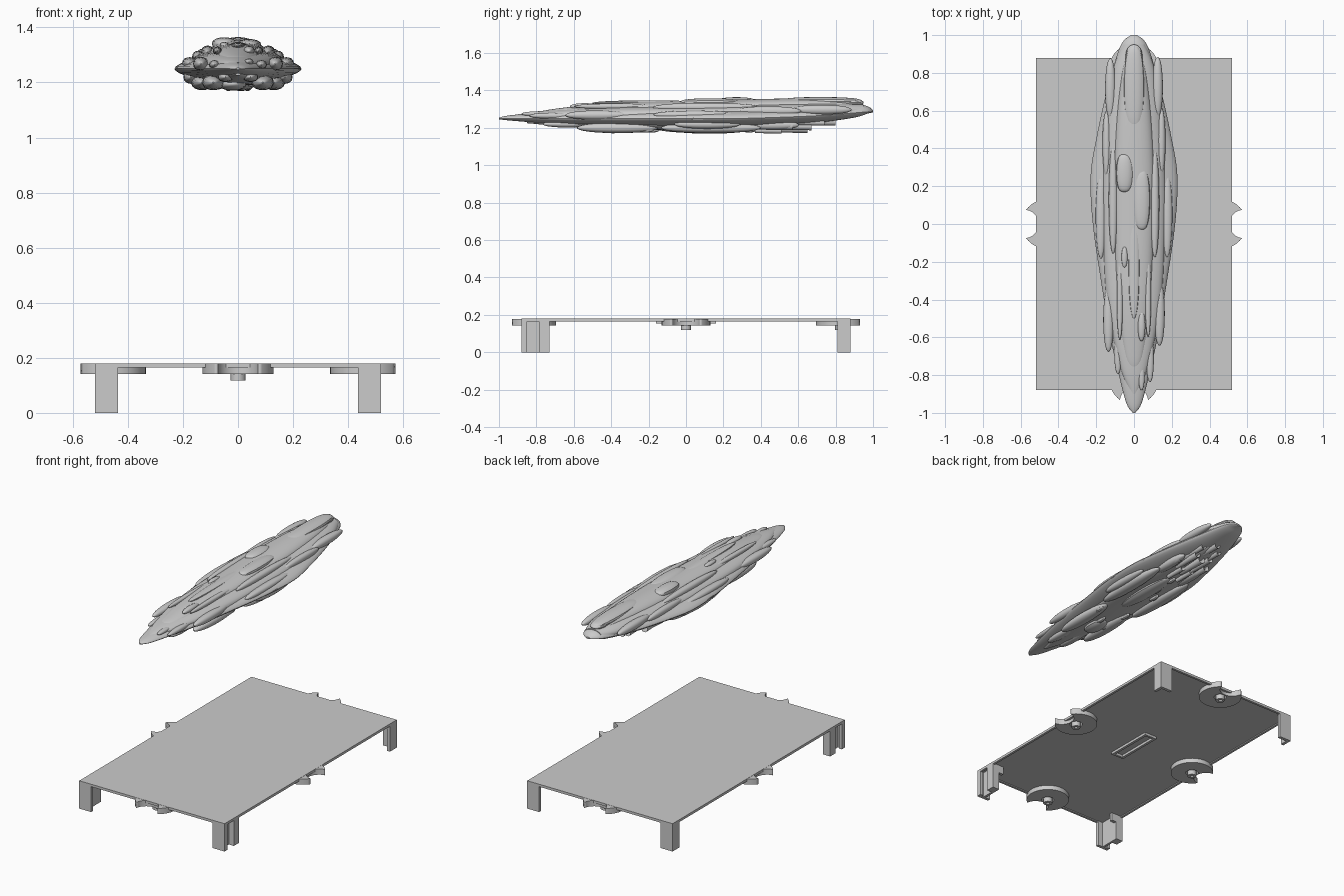
import bpy
import bmesh
import math
import random
from mathutils import Matrix, Vector

random.seed(4)
cube = bpy.data.objects.get("Cube")
if cube:
    bpy.data.objects.remove(cube, do_unlink=True)


def finish(name, bm, smooth=True):
    bmesh.ops.recalc_face_normals(bm, faces=bm.faces)
    mesh = bpy.data.meshes.new(name)
    bm.to_mesh(mesh)
    bm.free()
    obj = bpy.data.objects.new(name, mesh)
    bpy.context.collection.objects.link(obj)
    if smooth:
        bpy.ops.object.select_all(action='DESELECT')
        obj.select_set(True)
        bpy.context.view_layer.objects.active = obj
        bpy.ops.object.shade_smooth_by_angle(angle=math.radians(35))
    return obj


def box(name, low, high):
    bm = bmesh.new()
    low, high = Vector(low), Vector(high)
    bmesh.ops.create_cube(bm, size=1, matrix=Matrix.Translation((low + high) / 2)
                          @ Matrix.Diagonal((*(high - low), 1)))
    return finish(name, bm, smooth=False)


def spline(points, steps):
    """Smooth interpolation through rows of numbers."""
    rows = [Vector(p) for p in points]
    result = []
    for i in range(len(rows) - 1):
        a, b = rows[max(i - 1, 0)], rows[i]
        c, d = rows[i + 1], rows[min(i + 2, len(rows) - 1)]
        for k in range(steps):
            t = k / steps
            result.append((b * 2 + (c - a) * t + (a * 2 - b * 5 + c * 4 - d) * t ** 2
                           + (b * 3 - a - c * 3 + d) * t ** 3) / 2)
    return result + [rows[-1]]


def loft(name, stations, x=0, sides=32, power=1.0):
    """Skin sections given as y, half width, edge height, rise, drop."""
    bm = bmesh.new()
    rings = []
    for y, width, edge, rise, drop in stations:
        ring = []
        for k in range(sides):
            a = math.tau * k / sides
            s = math.sin(a)
            height = rise * s ** power if s > 0 else -drop * (-s) ** power
            ring.append(bm.verts.new((x + width * math.cos(a), y, edge + height)))
        rings.append(ring)
    for r, q in zip(rings, rings[1:]):
        for k in range(sides):
            n = (k + 1) % sides
            bm.faces.new((r[k], r[n], q[n], q[k]))
    bm.faces.new(rings[0])
    bm.faces.new(rings[-1])
    return finish(name, bm)


def pod(name, x, start, end, z, width, height, blunt=0.45, sides=16):
    """Long rounded blister lying along the hull."""
    stations = []
    for i in range(17):
        t = -math.cos(math.pi * i / 16)
        f = max(1 - t * t, 0.004) ** blunt
        y = (start + end) / 2 + t * (end - start) / 2
        stations.append((y, width * f, z, height * f, height * f))
    return loft(name, stations, x, sides, 0.8)


# Hull built as three stacked shells
skirt = [(-1, .006, 1.25, .004, .004), (-.95, .04, 1.25, .016, .01),
         (-.8, .08, 1.25, .03, .022), (-.6, .125, 1.25, .04, .035),
         (-.3, .175, 1.25, .05, .045), (0, .218, 1.25, .055, .05),
         (.25, .23, 1.25, .055, .05), (.45, .2, 1.255, .055, .045),
         (.7, .145, 1.265, .05, .038), (.9, .088, 1.28, .045, .025),
         (.97, .055, 1.286, .03, .01), (1, .015, 1.287, .006, .005)]
loft("hull_skirt", spline(skirt, 5), power=1.2)
deck = [(-.9, .015, 1.262, .01, .01), (-.75, .075, 1.265, .028, .02),
        (-.4, .145, 1.268, .047, .02), (.1, .168, 1.27, .055, .02),
        (.5, .155, 1.275, .06, .02), (.8, .115, 1.285, .05, .02),
        (.95, .06, 1.29, .036, .01)]
loft("middle_deck", spline(deck, 6), power=.9)
crown = [(-.78, .012, 1.275, .01, .01), (-.7, .05, 1.28, .022, .01),
         (-.4, .09, 1.29, .043, .02), (.1, .11, 1.295, .052, .02),
         (.5, .1, 1.3, .056, .02), (.8, .07, 1.3, .052, .02),
         (.94, .03, 1.3, .025, .01)]
loft("upper_deck", spline(crown, 6), power=.8)
belly = [(-.85, .01, 1.235, .01, .01), (-.6, .07, 1.23, .02, .025),
         (-.2, .12, 1.225, .02, .035), (.25, .13, 1.225, .02, .035),
         (.55, .09, 1.23, .02, .03), (.75, .03, 1.24, .02, .01)]
loft("belly_shell", spline(belly, 6), power=.7)

# Stern superstructure and crown domes
pod("stern_tower", 0, .5, .94, 1.34, .055, .025, .3)
pod("stern_oval", 0, .82, .95, 1.335, .045, .018)
pod("left_crown_dome", .04, -.03, .29, 1.335, .045, .023, .3)
pod("right_crown_dome", -.05, .17, .37, 1.34, .045, .024, .3)
pod("fore_crown_ridge", .04, -.62, -.46, 1.315, .02, .017)
pod("nose_blister", .04, -.88, -.74, 1.275, .016, .012)
pod("mid_blister", -.05, -.23, -.12, 1.335, .016, .012)
pod("spine", 0, -.5, .1, 1.333, .03, .014)

# Flank blisters, repeated on both sides
flanks = {
    "stern_flank": (.125, .58, .9, 1.297, .028, .026),
    "rear_flank": (.145, .27, .62, 1.29, .022, .025),
    "long_shoulder": (.11, -.15, .42, 1.31, .024, .024),
    "waist_strake": (.175, -.2, .25, 1.27, .028, .022),
    "fore_strake": (.135, -.66, -.32, 1.268, .028, .025),
    "inner_rail": (.075, -.6, -.15, 1.315, .016, .015),
    "edge_strake": (.205, 0, .4, 1.25, .022, .012),
    "bow_strake": (.085, -.82, -.58, 1.265, .02, .016),
    "keel_fore_pod": (.09, -.6, -.17, 1.2, .04, .028),
    "keel_waist_pod": (.13, -.15, .38, 1.2, .04, .028),
    "keel_edge_pod": (.17, -.05, .3, 1.22, .028, .025),
    "keel_bow_pod": (.045, -.78, -.52, 1.22, .028, .018),
    "keel_rear_pod": (.1, .3, .58, 1.215, .03, .026),
}
for part, (x, start, end, z, width, height) in flanks.items():
    for side, sign in (("left", 1), ("right", -1)):
        shift = random.uniform(-.03, .03)
        pod(f"{side}_{part}", sign * x, start + shift, end + shift, z, width, height)
pod("keel_center_pod", .01, -.1, .35, 1.195, .05, .026)
pod("keel_front_dome", -.02, -.48, -.3, 1.195, .05, .024)

# Scattered small hull blisters
for i in range(24):
    x, y = random.uniform(-.1, .1), random.uniform(-.45, .75)
    length = random.uniform(.03, .08)
    pod(f"hull_detail_{i}", x, y - length, y + length,
        1.348 - abs(x) * .45 - abs(y - .35) * .03, .009, .009, sides=8)
for i in range(10):
    y = random.uniform(-.4, .35)
    pod(f"belly_detail_{i}", random.uniform(-.1, .1), y - .04, y + .04,
        1.19, .014, .015, sides=8)


def engine(name, x, y, z, radius, length):
    """Nozzle with a recessed rear opening."""
    bm = bmesh.new()
    turn = Matrix.Translation((x, y, z)) @ Matrix.Rotation(-math.pi / 2, 4, 'X')
    bmesh.ops.create_cone(bm, cap_ends=True, segments=20, radius1=radius * .8,
                          radius2=radius, depth=length, matrix=turn)
    back = max(bm.faces, key=lambda f: f.calc_center_median().y)
    bmesh.ops.inset_region(bm, faces=[back], thickness=radius * .2)
    bmesh.ops.translate(bm, verts=back.verts, vec=(0, -length * .4, 0))
    finish(name, bm)


# Engine cluster under the stern
engine("center_engine", 0, .7, 1.232, .02, .2)
engine("lower_center_engine", 0, .55, 1.195, .023, .2)
for side, sign in (("left", 1), ("right", -1)):
    engine(f"{side}_inner_engine", sign * .05, .57, 1.207, .02, .2)
    engine(f"{side}_outer_engine", sign * .1, .48, 1.21, .022, .18)
    engine(f"{side}_small_engine", sign * .035, .44, 1.185, .016, .14)
    engine(f"{side}_upper_engine", sign * .06, .66, 1.228, .016, .16)

# Stand plate with under-rim and central slot frame
W, L, TOP = .52, .88, .18
box("stand_plate", (-W, -L, .171), (W, L, TOP))
for sign in (1, -1):
    box("side_rim", (sign * (W - .015), -L, .164), (sign * W, L, .175))
    box("end_rim", (-W, sign * (L - .015), .164), (W, sign * L, .175))
    box("slot_side", (sign * .028, -.16, .155), (sign * .045, .16, .173))
    box("slot_end", (-.045, sign * .145, .155), (.045, sign * .16, .173))

# Corner legs; the front pair has an extra grooved return
for sign in (1, -1):
    inner = sign * (W - .085)
    wall = sign * (W - .02)
    for end, name in ((-1, "front_leg"), (1, "back_leg")):
        box(name, (inner, end * (L - .02), 0), (sign * W, end * L, TOP - .001))
    box("back_leg_side", (wall, .81, 0), (sign * W, L, TOP - .001))
    box("front_leg_side", (wall, -L, 0), (sign * W, -.85, TOP - .001))
    box("front_leg_groove", (sign * .47, -.86, 0), (sign * .485, -.77, TOP - .002))
    box("front_leg_return", (sign * .47, -.785, 0), (sign * W, -.73, TOP - .001))
    box("front_leg_lip", (inner, -.75, .12), (wall, -.73, TOP - .002))


def arc(cx, radius, start, end, count):
    return [(cx + radius * math.cos(start + (end - start) * k / count),
             radius * math.sin(start + (end - start) * k / count))
            for k in range(count + 1)]


def plate(name, outlines, low, high, place):
    """Flat outline with holes, extruded upward."""
    data = bpy.data.curves.new(name, 'CURVE')
    data.dimensions, data.fill_mode = '2D', 'BOTH'
    data.extrude = (high - low) / 2
    for outline in outlines:
        line = data.splines.new('POLY')
        line.points.add(len(outline) - 1)
        for point, (x, y) in zip(line.points, outline):
            point.co = (x, y, 0, 1)
        line.use_cyclic_u = True
    obj = bpy.data.objects.new(name, data)
    bpy.context.collection.objects.link(obj)
    obj.matrix_world = place @ Matrix.Translation((0, 0, (low + high) / 2))
    bpy.ops.object.select_all(action='DESELECT')
    obj.select_set(True)
    bpy.context.view_layer.objects.active = obj
    bpy.ops.object.convert(target='MESH')


# Connector discs with a round bite, one per plate edge
R, BITE_X, BITE = .13, .115, .075
tip_x = (R ** 2 - BITE ** 2 + BITE_X ** 2) / (2 * BITE_X)
tip_y = math.sqrt(R ** 2 - tip_x ** 2)
a, b = math.atan2(tip_y, tip_x), math.atan2(tip_y, tip_x - BITE_X)
crescent = arc(0, R, a, math.tau - a, 40) + arc(BITE_X, BITE, math.tau - b, b, 16)[1:-1]
hole = arc(0, .038, 0, math.tau, 24)[:-1]
peg = arc(0, .028, 0, math.tau, 8)[:-1]
socket = arc(0, .014, 0, math.tau, 4)[:-1]
for k, name in enumerate(("left", "back", "right", "front")):
    reach = (L if k % 2 else W) - .055
    place = Matrix.Rotation(k * math.pi / 2, 4, 'Z') @ Matrix.Translation((reach, 0, 0))
    plate(f"{name}_connector", (crescent, hole), .142, TOP - .001, place)
    plate(f"{name}_peg", (peg, socket), .118, .175, place)
